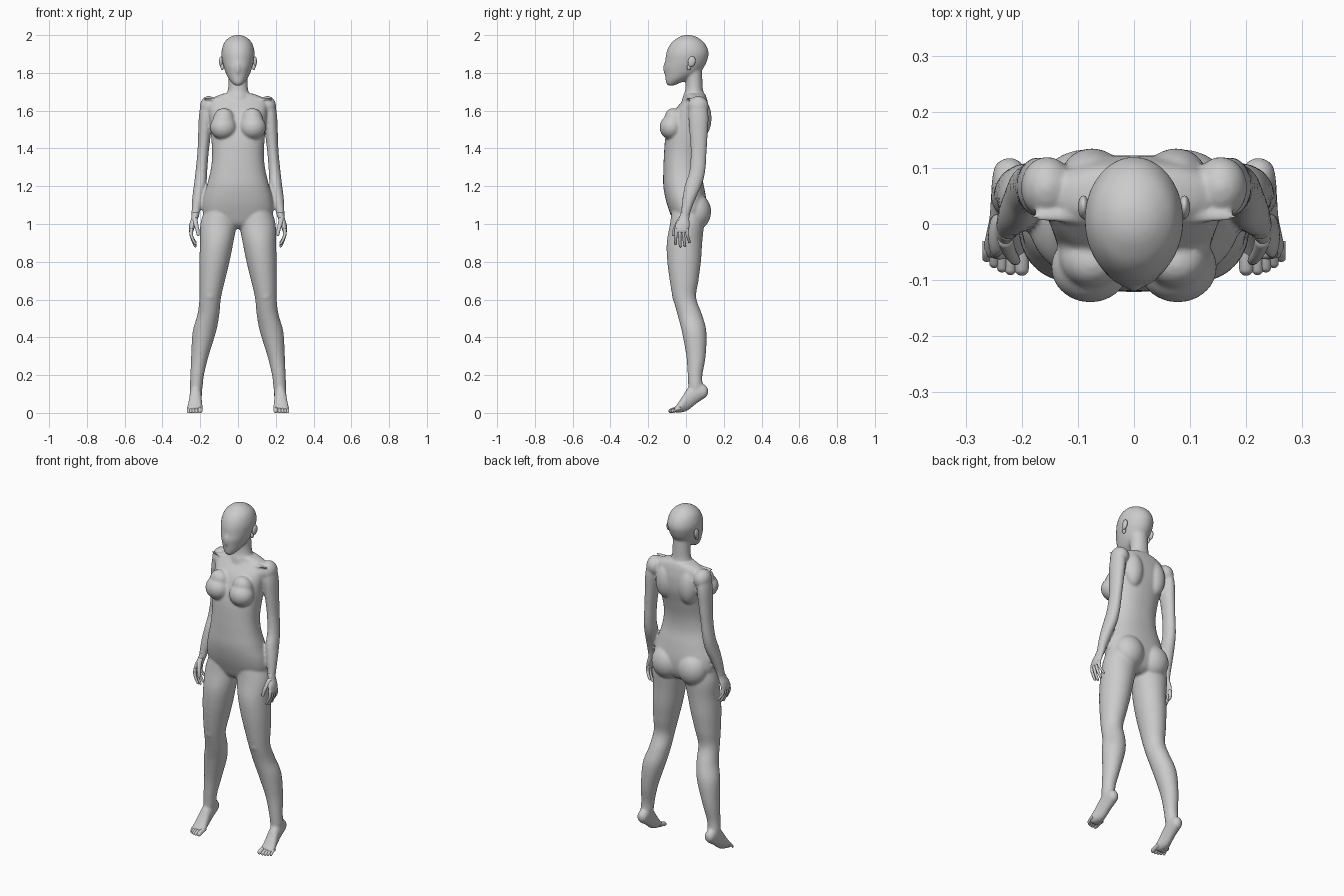
import bpy, bmesh, math
from mathutils import Vector, Matrix


def spline(rows, steps=5):
    """Catmull-Rom interpolation of rows of numbers."""
    out = []
    for i in range(len(rows) - 1):
        p0, p1, p2, p3 = (rows[max(0, min(len(rows) - 1, i + k))] for k in (-1, 0, 1, 2))
        for s in range(steps):
            t = s / steps
            out.append([0.5 * (2 * b + (c - a) * t + (2 * a - 5 * b + 4 * c - d) * t * t
                               + (3 * b - a - 3 * c + d) * t ** 3)
                        for a, b, c, d in zip(p0, p1, p2, p3)])
    return out + [list(rows[-1])]


def loft(bm, rows, axis='z', side=1, n=32, power=2.0, steps=5):
    """Skin elliptical rings: rows of (x, y, z, radius in x, other radius)."""
    rings = []
    for x, y, z, ra, rb in spline(rows, steps):
        ring = []
        for k in range(n):
            a = 2 * math.pi * k / n
            c, s = math.cos(a), math.sin(a)
            u = math.copysign(abs(c) ** (2 / power), c) * max(ra, .001)
            v = math.copysign(abs(s) ** (2 / power), s) * max(rb, .001)
            p = (x + u, y + v, z) if axis == 'z' else (x + u, y, z + v)
            ring.append(bm.verts.new((p[0] * side, p[1], p[2])))
        rings.append(ring)
    faces = [bm.faces.new(rings[0]), bm.faces.new(rings[-1])]
    for r, q in zip(rings, rings[1:]):
        for k in range(n):
            faces.append(bm.faces.new((r[k], r[(k + 1) % n], q[(k + 1) % n], q[k])))
    bmesh.ops.recalc_face_normals(bm, faces=faces)


def from_profile(rows):
    """(z, half width, front y, back y) to loft rows."""
    return [(0, (f + b) / 2, z, w, (b - f) / 2) for z, w, f, b in rows]


def ball(bm, pos, rad, side=1, tilt=0):
    m = (Matrix.Translation((pos[0] * side, pos[1], pos[2]))
         @ Matrix.Rotation(tilt, 4, 'X') @ Matrix.Diagonal((*rad, 1)))
    bmesh.ops.create_uvsphere(bm, u_segments=32, v_segments=20, radius=1, matrix=m)


def digit(bm, pts, r0, r1, axis, side):
    """Finger or toe: tapering tube with a rounded tip."""
    pts = [Vector(p) for p in pts]
    n = len(pts)
    rows = [(*p, *(2 * [r0 + (r1 - r0) * i / (n - 1)])) for i, p in enumerate(pts)]
    d = (pts[-1] - pts[-2]).normalized()
    rows += [(*(pts[-1] + d * r1 * f), r1 * s, r1 * s) for f, s in ((.6, .8), (.9, .45), (1, .05))]
    loft(bm, rows, axis, side, n=14, steps=3)


def finish(name, bm, voxel=None, smooth=6):
    me = bpy.data.meshes.new(name)
    bm.to_mesh(me)
    bm.free()
    ob = bpy.data.objects.new(name, me)
    bpy.context.collection.objects.link(ob)
    bpy.ops.object.select_all(action='DESELECT')
    ob.select_set(True)
    bpy.context.view_layer.objects.active = ob
    if voxel:
        rm = ob.modifiers.new("fuse", 'REMESH')
        rm.mode, rm.voxel_size = 'VOXEL', voxel
        sm = ob.modifiers.new("soften", 'SMOOTH')
        sm.factor, sm.iterations = 0.5, smooth
        bpy.ops.object.convert(target='MESH')
    bpy.ops.object.shade_smooth()
    return ob


body = bmesh.new()
# torso
loft(body, from_profile([
    (.975, .05, -.03, .05), (1.0, .12, -.06, .085), (1.05, .18, -.082, .105),
    (1.12, .186, -.105, .108), (1.2, .166, -.12, .095), (1.28, .146, -.12, .078),
    (1.36, .137, -.117, .08), (1.45, .141, -.11, .1), (1.53, .148, -.09, .12),
    (1.6, .155, -.06, .122), (1.645, .155, -.025, .115), (1.672, .125, -.005, .108),
    (1.69, .08, -.005, .1)]), n=48, power=2.3)
# neck
loft(body, [(0, .045, 1.62, .08, .07), (0, .042, 1.67, .066, .06), (0, .043, 1.71, .054, .047),
            (0, .042, 1.76, .05, .045), (0, .035, 1.82, .052, .05)])
# head
loft(body, from_profile([
    (1.733, .016, -.095, -.065), (1.745, .03, -.105, -.035), (1.77, .05, -.109, .02),
    (1.8, .065, -.112, .07), (1.83, .075, -.115, .095), (1.86, .083, -.11, .11),
    (1.9, .088, -.105, .12), (1.935, .083, -.093, .112), (1.965, .07, -.072, .092),
    (1.988, .045, -.04, .06), (1.998, .022, -.015, .035), (2.001, .004, .006, .014)]), n=40)
# nose ridge
ball(body, (0, -.1, 1.825), (.014, .022, .04))

for s in (1, -1):
    # leg
    loft(body, [(.09, .01, 1.08, .085, .085), (.103, .005, 1.0, .096, .09),
                (.113, -.008, .9, .088, .094), (.125, -.01, .8, .08, .089),
                (.137, -.01, .7, .068, .076), (.147, -.008, .61, .057, .062),
                (.157, .02, .52, .058, .065), (.178, .043, .43, .062, .065),
                (.202, .053, .3, .046, .051), (.216, .048, .2, .036, .039),
                (.221, .05, .14, .034, .038), (.222, .05, .1, .028, .035)], side=s)
    # kneecap
    ball(body, (.148, -.05, .625), (.032, .024, .042), s)
    # buttock
    ball(body, (.085, .055, 1.065), (.088, .078, .095), s)
    # shoulder blade
    ball(body, (.075, .085, 1.56), (.055, .05, .1), s)
    # breast
    ball(body, (.078, -.077, 1.512), (.07, .063, .065), s)
    ball(body, (.075, -.06, 1.55), (.058, .052, .065), s, .35)
    # shoulder cap
    ball(body, (.155, .065, 1.622), (.047, .055, .056), s)
    # collarbone
    loft(body, [(.1, .012, 1.66, .09, .012), (.1, .012, 1.668, .085, .01)], side=s)
    # arm
    loft(body, [(.162, .065, 1.64, .035, .045), (.17, .066, 1.57, .037, .053),
                (.177, .067, 1.48, .034, .048), (.185, .067, 1.38, .03, .042),
                (.194, .06, 1.28, .031, .042), (.2, .04, 1.21, .033, .045),
                (.212, .018, 1.14, .03, .036), (.223, .0, 1.07, .023, .026),
                (.227, -.008, 1.03, .019, .026)], side=s)
    # foot
    loft(body, [(.222, .117, .115, .01, .012), (.222, .108, .113, .023, .028),
                (.222, .09, .113, .03, .04), (.223, .05, .103, .032, .058),
                (.225, .01, .073, .033, .06), (.227, -.02, .044, .038, .041),
                (.228, -.045, .024, .041, .024), (.228, -.062, .015, .036, .013)],
         axis='y', side=s)
finish("body", body, voxel=.0065, smooth=7)

ears, hands, toes = bmesh.new(), bmesh.new(), bmesh.new()
for s in (1, -1):
    # ear shell and lobe
    ball(ears, (.09, .03, 1.86), (.01, .02, .028), s, -.25)
    ball(ears, (.083, .017, 1.832), (.009, .011, .018), s, -.25)
    # palm
    loft(hands, [(.224, -.004, 1.06, .019, .025), (.23, -.01, 1.03, .018, .027),
                 (.24, -.018, 1.0, .017, .036), (.247, -.022, .97, .013, .038),
                 (.248, -.023, .955, .009, .034)], side=s, n=24)
    # fingers
    for i, tip in enumerate((.895, .883, .887, .905)):
        y = -.05 + .0185 * i
        digit(hands, [(.246, y, .975), (.248, y * 1.05, .945),
                      (.24, y * 1.1 + .002 * i, (.945 + tip) / 2), (.227, y * 1.1 + .004 * i, tip)],
              .0098, .0072, 'z', s)
    # thumb
    digit(hands, [(.23, -.025, 1.035), (.223, -.047, 1.0), (.215, -.06, .97), (.211, -.065, .945)],
          .014, .0085, 'z', s)
    # toes
    for x, tip, r in ((.2, -.08, .0125), (.22, -.082, .0095), (.235, -.078, .009),
                      (.249, -.071, .0085), (.262, -.062, .008)):
        digit(toes, [(x, -.03, .024), (x, -.05, .02), (x, tip, r)], r * 1.05, r, 'y', s)
finish("ears", ears)
finish("hands", hands)
finish("toes", toes)
